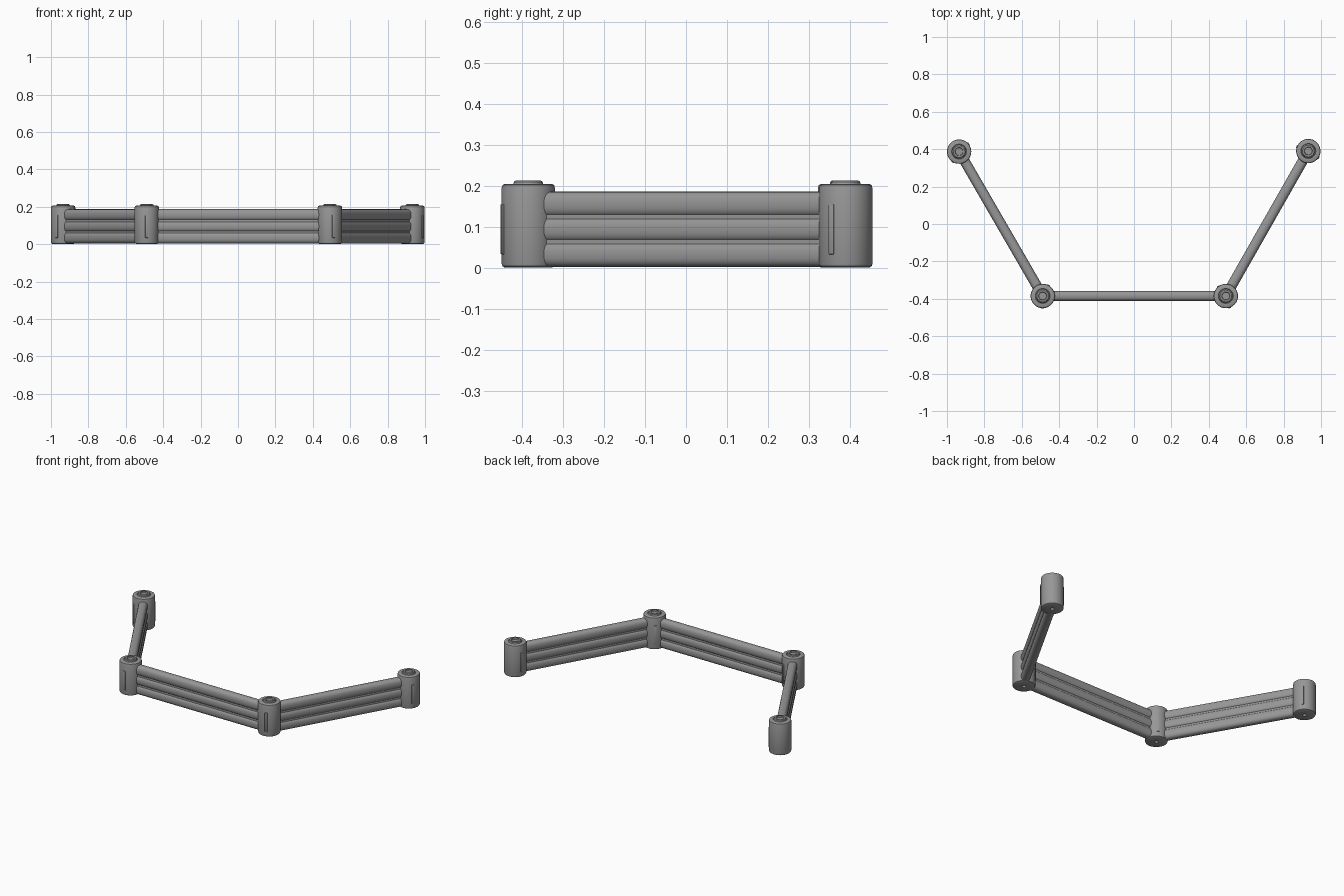
import bpy, bmesh
from math import sin, cos, pi, radians, copysign
from mathutils import Matrix, Vector

if "Cube" in bpy.data.objects:
    bpy.data.objects.remove(bpy.data.objects["Cube"])

# name, position, directions (degrees) of the vertical ribs
POSTS = [
    ("post_back_left", (-0.935, 0.387), (238, 40)),
    ("post_front_left", (-0.488, -0.385), (270, 60)),
    ("post_front_right", (0.491, -0.385), (288, 128)),
    ("post_back_right", (0.932, 0.39), (327, 160)),
]

GREY = bpy.data.materials.new("dark_grey")
GREY.diffuse_color = (0.31, 0.31, 0.31, 1)
GREY.use_nodes = True
GREY.node_tree.nodes["Principled BSDF"].inputs["Base Color"].default_value = GREY.diffuse_color


def finish(name, bm, angle=35):
    bmesh.ops.recalc_face_normals(bm, faces=bm.faces)
    me = bpy.data.meshes.new(name)
    bm.to_mesh(me)
    bm.free()
    me.materials.append(GREY)
    ob = bpy.data.objects.new(name, me)
    bpy.context.collection.objects.link(ob)
    bpy.ops.object.select_all(action='DESELECT')
    ob.select_set(True)
    bpy.context.view_layer.objects.active = ob
    bpy.ops.object.shade_smooth_by_angle(angle=radians(angle))
    return ob


# post: lathed profile with a rounded rim, raised top stud and small hole below
PROFILE = [(0, 0.014), (0.010, 0.014), (0.011, 0.002), (0.058, 0.002), (0.063, 0.005),
           (0.065, 0.011), (0.065, 0.196), (0.063, 0.203), (0.057, 0.206), (0.040, 0.206),
           (0.038, 0.203), (0.036, 0.206), (0.035, 0.211), (0.031, 0.214), (0.022, 0.214),
           (0.020, 0.207), (0, 0.207)]


def make_post(name, pos, ribs):
    bm = bmesh.new()
    vs = [bm.verts.new((r, 0, z)) for r, z in PROFILE]
    es = [bm.edges.new(p) for p in zip(vs, vs[1:])]
    bmesh.ops.spin(bm, geom=vs + es, cent=(0, 0, 0), axis=(0, 0, 1),
                   angle=2 * pi, steps=48, use_duplicate=False)
    bmesh.ops.remove_doubles(bm, verts=bm.verts, dist=1e-5)
    bmesh.ops.translate(bm, verts=bm.verts, vec=(*pos, 0))
    finish(name, bm)

    # slim raised ribs on the side of the post
    bm = bmesh.new()
    for a in ribs:
        t = radians(a)
        m = (Matrix.Translation((pos[0] + 0.0625 * cos(t), pos[1] + 0.0625 * sin(t), 0.095))
             @ Matrix.Rotation(t, 4, 'Z') @ Matrix.Diagonal((0.011, 0.016, 0.122, 1)))
        bmesh.ops.create_cube(bm, size=1, matrix=m)
    bmesh.ops.bevel(bm, geom=bm.edges[:], offset=0.0025, segments=2, profile=0.5,
                    affect='EDGES')
    finish(name + "_ribs", bm)


def section(z0, hw, hh, power, n=24):
    e = 2 / power
    f = lambda c: copysign(abs(c) ** e, c)
    return [(hw * f(cos(2 * pi * i / n)), z0 + hh * f(sin(2 * pi * i / n))) for i in range(n)]


# fence panel: three stacked logs with a thin web closing the gaps
def make_panel(name, a, b):
    a, b = Vector((*a, 0)), Vector((*b, 0))
    d = (b - a).normalized()
    side = Vector((-d.y, d.x, 0))
    a, b = a + d * 0.045, b - d * 0.045
    bm = bmesh.new()
    shapes = [section(z, 0.027, 0.031, 2.5) for z in (0.034, 0.095, 0.156)]
    shapes.append([(-0.019, 0.03), (0.019, 0.03), (0.019, 0.16), (-0.019, 0.16)])
    for sec in shapes:
        rings = [[bm.verts.new(p + side * s + Vector((0, 0, z))) for s, z in sec] for p in (a, b)]
        for i in range(len(sec)):
            j = (i + 1) % len(sec)
            bm.faces.new((rings[0][i], rings[0][j], rings[1][j], rings[1][i]))
        for r in rings:
            bm.faces.new(r)
    finish(name, bm)


for p in POSTS:
    make_post(*p)
for label, p, q in zip(("left", "front", "right"), POSTS, POSTS[1:]):
    make_panel("log_panel_" + label, p[1], q[1])
